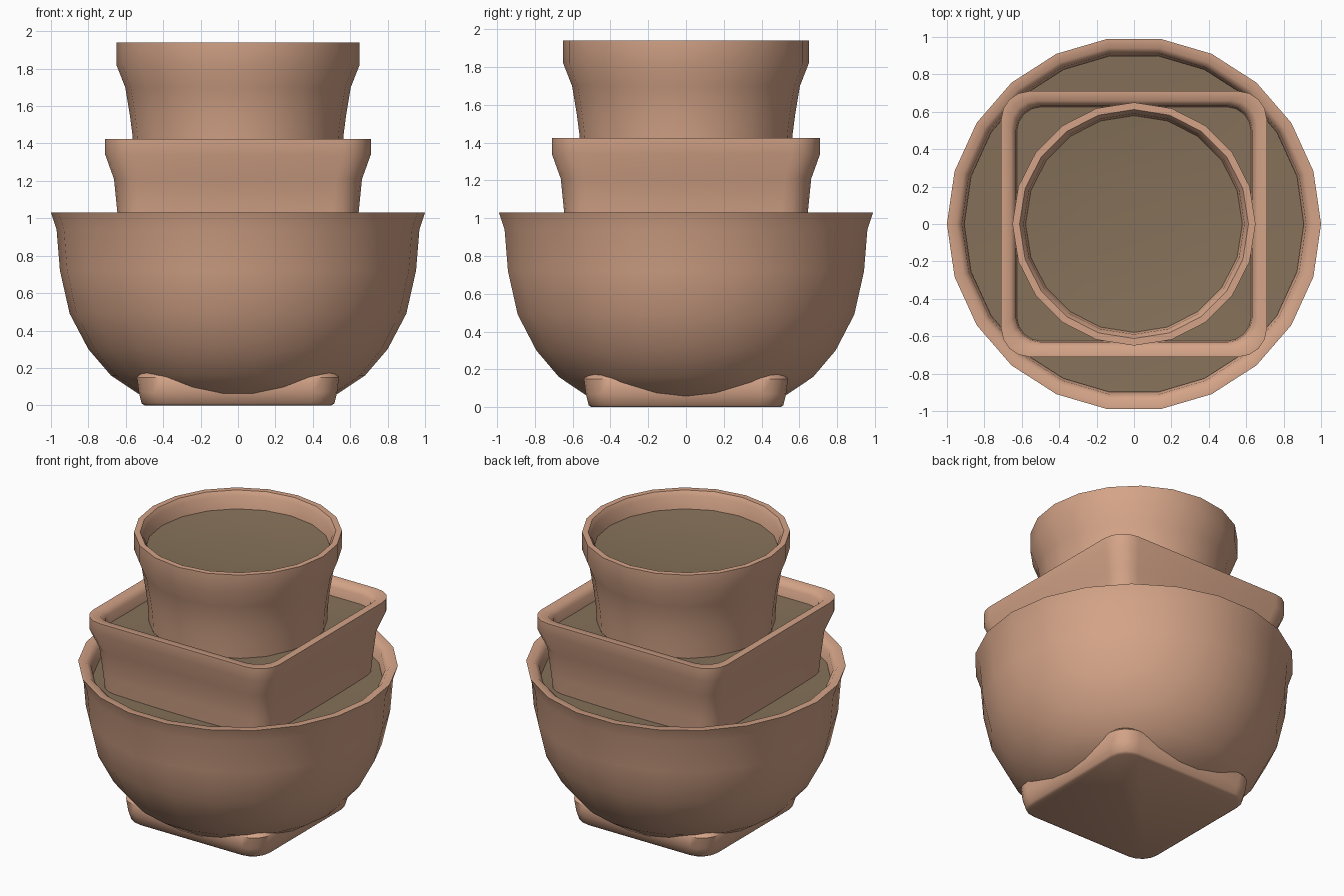
import bpy, bmesh, math

if "Cube" in bpy.data.objects:
    bpy.data.objects.remove(bpy.data.objects["Cube"])


def material(name, rgb):
    m = bpy.data.materials.new(name)
    m.diffuse_color = (*rgb, 1)
    m.use_nodes = True
    m.node_tree.nodes["Principled BSDF"].inputs["Base Color"].default_value = m.diffuse_color
    return m


clay = material("terracotta", (0.66, 0.37, 0.245))
soil = material("dry_soil", (0.235, 0.165, 0.10))


def circle(sides):
    """Section function: ring of given radius."""
    def ring(r):
        return [(r * math.cos(2 * math.pi * i / sides),
                 r * math.sin(2 * math.pi * i / sides)) for i in range(sides)]
    return ring


def rounded_square(corner, half_ref, steps=4):
    """Section function: square with rounded corners, scaled by half width."""
    def ring(h):
        r = corner * h / half_ref
        pts = []
        for q in range(4):
            mid = math.pi / 4 + q * math.pi / 2
            cx = math.copysign(h - r, math.cos(mid))
            cy = math.copysign(h - r, math.sin(mid))
            for k in range(steps + 1):
                a = q * math.pi / 2 + k / steps * math.pi / 2
                pts.append((cx + r * math.cos(a), cy + r * math.sin(a)))
        return pts
    return ring


def loft(name, section, profile, mat, cap_start=False, cap_end=False, angle=50):
    """Skin a section along (size, height) pairs."""
    bm = bmesh.new()
    rings = [[bm.verts.new((x, y, z)) for x, y in section(s)] for s, z in profile]
    for a, b in zip(rings, rings[1:]):
        n = len(a)
        for i in range(n):
            j = (i + 1) % n
            bm.faces.new((a[i], a[j], b[j], b[i]))
    if cap_start:
        bm.faces.new(rings[0][::-1])
    if cap_end:
        bm.faces.new(rings[-1])
    me = bpy.data.meshes.new(name)
    bm.to_mesh(me)
    bm.free()
    me.materials.append(mat)
    ob = bpy.data.objects.new(name, me)
    bpy.context.collection.objects.link(ob)
    bpy.context.view_layer.objects.active = ob
    ob.select_set(True)
    bpy.ops.object.shade_smooth_by_angle(angle=math.radians(angle))
    ob.select_set(False)
    return ob


round22, round20 = circle(22), circle(20)
square = rounded_square(0.15, 0.71)
foot_square = rounded_square(0.13, 0.54)

# Square foot under the bowl
loft("square_foot", foot_square,
     [(0.50, 0.0), (0.515, 0.01), (0.53, 0.07), (0.54, 0.15), (0.52, 0.175)],
     clay, True, True)

# Large round bowl: outside, lip, then inner wall
loft("large_bowl", round22,
     [(0.30, 0.01), (0.53, 0.06), (0.68, 0.16), (0.80, 0.30), (0.90, 0.49),
      (0.952, 0.72), (0.97, 0.94), (1.0, 1.03), (0.95, 1.03), (0.92, 1.0),
      (0.90, 0.86)],
     clay, True)
loft("large_bowl_soil", round22, [(0.908, 0.93), (0.5, 0.91)], soil, False, True)

# Square middle pot
loft("square_pot", square,
     [(0.63, 0.85), (0.645, 1.03), (0.663, 1.21), (0.71, 1.34), (0.71, 1.425),
      (0.66, 1.425), (0.632, 1.39), (0.62, 1.25)],
     clay, True)
loft("square_pot_soil", square, [(0.628, 1.33), (0.35, 1.32)], soil, False, True)

# Small round top pot
loft("small_round_pot", round20,
     [(0.555, 1.28), (0.565, 1.45), (0.578, 1.55), (0.603, 1.70), (0.65, 1.82),
      (0.65, 1.94), (0.612, 1.94), (0.59, 1.91), (0.57, 1.75)],
     clay, True)
loft("small_pot_soil", round20, [(0.58, 1.825), (0.4, 1.805), (0.2, 1.795)],
     soil, False, True)
